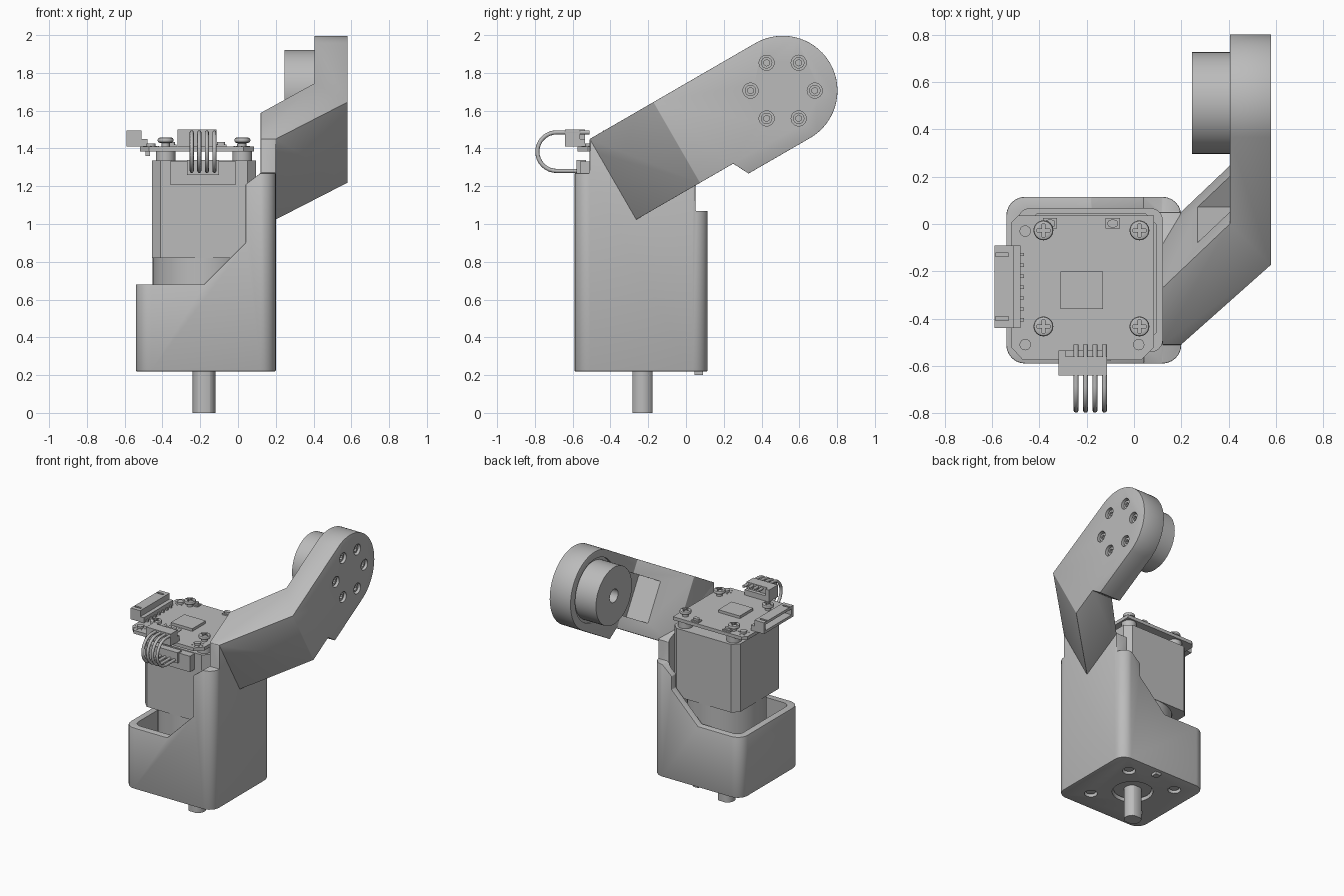
import bpy, bmesh, math
from mathutils import Vector

if "Cube" in bpy.data.objects:
    bpy.data.objects.remove(bpy.data.objects["Cube"], do_unlink=True)

grey = bpy.data.materials.new("light_grey")
grey.use_nodes = True
COLOUR = (0.5, 0.5, 0.5, 1)
grey.diffuse_color = COLOUR
grey.node_tree.nodes["Principled BSDF"].inputs["Base Color"].default_value = COLOUR

# Drawing planes: two profile axes, an extrusion axis and an origin
X, Y, Z, O = Vector((1, 0, 0)), Vector((0, 1, 0)), Vector((0, 0, 1)), Vector((0, 0, 0))
C, S = math.cos(math.pi / 6), math.sin(math.pi / 6)
U, V, START = Vector((0, C, S)), Vector((0, S, -C)), Vector((0, -0.51, 1.45))
XY, XZ, YZ = (X, Y, Z, O), (X, Z, Y, O), (Y, Z, X, O)
ARM_SIDE, ARM_TOP = (U, V, X, START), (U, X, V, START)


def prism(name, pts, h0, h1, plane=XY):
    a, b, h, o = plane
    bm = bmesh.new()
    rings = [[bm.verts.new(o + a * p + b * q + h * k) for p, q in pts] for k in (h0, h1)]
    bm.faces.new(rings[0])
    bm.faces.new(rings[1])
    n = len(pts)
    for i in range(n):
        j = (i + 1) % n
        bm.faces.new((rings[0][i], rings[0][j], rings[1][j], rings[1][i]))
    bmesh.ops.recalc_face_normals(bm, faces=bm.faces)
    mesh = bpy.data.meshes.new(name)
    bm.to_mesh(mesh)
    bm.free()
    mesh.materials.append(grey)
    obj = bpy.data.objects.new(name, mesh)
    bpy.context.collection.objects.link(obj)
    return obj


def arc(a, b, r, t0, t1, n):
    return [(a + r * math.cos(math.radians(t0 + (t1 - t0) * i / n)),
             b + r * math.sin(math.radians(t0 + (t1 - t0) * i / n))) for i in range(n + 1)]


def rect(a0, a1, b0, b1, r=0, n=6):
    if r == 0:
        return [(a0, b0), (a1, b0), (a1, b1), (a0, b1)]
    return (arc(a0 + r, b0 + r, r, 180, 270, n) + arc(a1 - r, b0 + r, r, 270, 360, n)
            + arc(a1 - r, b1 - r, r, 0, 90, n) + arc(a0 + r, b1 - r, r, 90, 180, n))


def cyl(name, a, b, r, h0, h1, plane=XY, n=32):
    return prism(name, arc(a, b, r, 0, 360, n)[:-1], h0, h1, plane)


def box(name, x0, x1, y0, y1, z0, z1):
    return prism(name, rect(x0, x1, y0, y1), z0, z1)


def apply(obj, kind, **settings):
    mod = obj.modifiers.new(kind, kind)
    for key, value in settings.items():
        setattr(mod, key, value)
    bpy.context.view_layer.objects.active = obj
    bpy.ops.object.modifier_apply(modifier=mod.name)


def cut(obj, *tools, mode='DIFFERENCE'):
    for tool in tools:
        apply(obj, 'BOOLEAN', object=tool, operation=mode, solver='EXACT')
        bpy.data.objects.remove(tool, do_unlink=True)


def bevel(obj, width):
    apply(obj, 'BEVEL', width=width, segments=2, limit_method='ANGLE', angle_limit=math.radians(35))


CX, CY, HOLE = -0.18, -0.23, 0.203
corners = [(CX + i * HOLE, CY + j * HOLE) for i in (-1, 1) for j in (-1, 1)]

# Housing: rounded cup with a tall wall on the arm side
housing = prism("housing", rect(-0.54, 0.20, -0.59, 0.115, 0.08), 0.22, 1.46)
cut(housing,
    prism("cut_profile", [(-1, 0.68), (-0.18, 0.68), (0.04, 0.9), (0.04, 1.21),
                          (0.12, 1.27), (0.12, 2), (-1, 2)], -1, 1, XZ),
    prism("cut_back", [(-1, 1), (0.04, 1), (0.12, 1.07), (0.3, 1.07), (0.3, 2), (-1, 2)], 0.05, 1, XZ),
    box("cut_front", -1, 1, -1, -0.51, 1.27, 2),
    prism("cut_slope", [(-0.7, 1.45), (-0.51, 1.45), (0.06, 1.21), (0.06, 2), (-0.7, 2)], -1, 1, YZ))
bevel(housing, 0.01)
cut(housing,
    prism("cut_cavity", rect(-0.49, 0.12, -0.54, 0.065, 0.05), 0.28, 2),
    cyl("cut_shaft_hole", CX, CY, 0.14, 0.1, 0.4))
for x, y in corners:
    cut(housing, cyl("cut_screw", x, y, 0.045, 0.1, 0.25, n=20))
    cyl("base_screw", x, y, 0.033, 0.235, 0.255, n=20)
box("base_tab", -0.165, -0.12, 0.045, 0.09, 0.20, 0.23)

# Arm: side outline crossed with a cranked top outline
EU, EV = 1.013, 0.289
arm = prism("arm", [(0, 0)] + arc(EU, EV, 0.29, -90, 90, 40)
            + [(0.637, 0.579), (0.593, 0.493), (0, 0.493)], 0.0, 0.7, ARM_SIDE)
cut(arm, prism("arm_crank", [(0, 0.2), (0.39, 0.58), (1.5, 0.58), (1.5, 0.405), (0.59, 0.405),
                             (0.277, 0.12), (0, 0.12)], -0.2, 0.8, ARM_TOP), mode='INTERSECT')
bevel(arm, 0.012)
cut(arm, prism("cut_pocket", rect(0.44, 0.76, 0.0, 0.45), 0.1, 0.4, ARM_TOP),
    cyl("cut_hub_seat", EU, EV, 0.235, 0.3, 0.42, ARM_SIDE, 48))
for i in range(6):
    t = math.radians(30 + 60 * i)
    a, b = EU + 0.17 * math.cos(t), EV + 0.17 * math.sin(t)
    cut(arm, cyl("cut_bore", a, b, 0.04, 0.55, 0.7, ARM_SIDE, 24))
    ring = cyl("arm_screw", a, b, 0.03, 0.5, 0.565, ARM_SIDE, 24)
    cut(ring, cyl("cut_socket", a, b, 0.017, 0.53, 0.7, ARM_SIDE, 6))

# Round hub on the inner side of the arm
hub = cyl("hub", EU, EV, 0.215, 0.245, 0.43, ARM_SIDE, 48)
cut(hub, cyl("cut_hub_hole", EU, EV, 0.05, 0.1, 0.38, ARM_SIDE))

# Motor, gearbox and output shaft
k = 0.045
x0, x1, y0, y1 = CX - 0.275, CX + 0.275, CY - 0.275, CY + 0.275
prism("motor", [(x0 + k, y0), (x1 - k, y0), (x1, y0 + k), (x1, y1 - k),
                (x1 - k, y1), (x0 + k, y1), (x0, y1 - k), (x0, y0 + k)], 0.82, 1.335)
cyl("gearbox", CX, CY, 0.272, 0.27, 0.82, n=48)
cyl("shaft_collar", CX, CY, 0.13, 0.24, 0.28)
shaft = cyl("output_shaft", CX, CY, 0.06, 0, 0.3)
cut(shaft, box("shaft_flats", -1, 1, CY - 0.052, CY + 0.052, -1, 1), mode='INTERSECT')
box("motor_socket", -0.36, -0.01, -0.56, -0.48, 1.21, 1.33)

# Circuit board with screws and small components
prism("circuit_board", [(-0.47, -0.575), (0.03, -0.575), (0.085, -0.52), (0.085, 0.035),
                        (-0.49, 0.035), (-0.52, 0.005), (-0.52, -0.52)], 1.385, 1.41)
for x, y in corners:
    cyl("spacer", x, y, 0.052, 1.33, 1.385, n=24)
    cyl("board_screw_shank", x, y, 0.022, 1.40, 1.435, n=16)
    head = cyl("board_screw_head", x, y, 0.042, 1.43, 1.457, n=24)
    bevel(head, 0.01)
    cut(head, box("cut_slot_a", x - 0.028, x + 0.028, y - 0.006, y + 0.006, 1.445, 1.5),
        box("cut_slot_b", x - 0.006, x + 0.006, y - 0.028, y + 0.028, 1.445, 1.5))
box("chip", -0.31, -0.13, -0.36, -0.20, 1.405, 1.43)
for x, y in ((-0.46, -0.03), (-0.46, -0.51), (0.02, -0.51)):
    cyl("trimmer", x, y, 0.024, 1.405, 1.425, n=16)
    for i in range(8):
        t = i * math.pi / 4
        cyl("trimmer_pad", x + 0.038 * math.cos(t), y + 0.038 * math.sin(t), 0.005, 1.405, 1.413, n=8)
for x in (-0.355, -0.09):
    box("button_base", x - 0.03, x + 0.03, -0.02, 0.025, 1.405, 1.42)
    prism("button", rect(x - 0.022, x + 0.022, -0.014, 0.018, 0.014), 1.42, 1.435)

# Side connector with its pins
side = box("side_connector", -0.59, -0.48, -0.44, -0.09, 1.41, 1.495)
cut(side, box("cut_mouth", -0.7, -0.52, -0.42, -0.11, 1.43, 1.475),
    box("cut_step", -0.51, -0.4, -1, 1, 1.45, 1.6))
for y in (-0.40, -0.13):
    cut(side, box("cut_latch", -0.585, -0.53, y - 0.008, y + 0.008, 1.46, 1.6))
for i in range(7):
    y = -0.405 + i * 0.046
    box("side_pin", -0.49, -0.465, y - 0.007, y + 0.007, 1.36, 1.425)

# Front connector with looped wires down to the motor
front = box("front_connector", -0.32, -0.115, -0.64, -0.535, 1.41, 1.5)
cut(front, box("cut_front_step", -0.29, 0, -0.56, -0.5, 1.45, 1.6))
box("wire_plug", -0.27, -0.10, -0.58, -0.53, 1.26, 1.34)
path = [(-0.51, 1.485)] + arc(-0.685, 1.383, 0.102, 90, 270, 16) + [(-0.53, 1.281)]
for i in range(4):
    x = -0.245 + i * 0.04
    data = bpy.data.curves.new("wire", 'CURVE')
    data.dimensions = '3D'
    data.bevel_depth = 0.011
    data.bevel_resolution = 2
    data.use_fill_caps = True
    spline = data.splines.new('POLY')
    spline.points.add(len(path) - 1)
    for point, (y, z) in zip(spline.points, path):
        point.co = (x, y, z, 1)
    data.materials.append(grey)
    bpy.context.collection.objects.link(bpy.data.objects.new("wire", data))

# Smooth the curved sides and keep the hard edges
bpy.ops.object.select_all(action='DESELECT')
for obj in bpy.context.collection.objects:
    if obj.type == 'MESH' and grey.name in obj.data.materials:
        obj.select_set(True)
        bpy.context.view_layer.objects.active = obj
bpy.ops.object.shade_smooth_by_angle(angle=math.radians(30))
